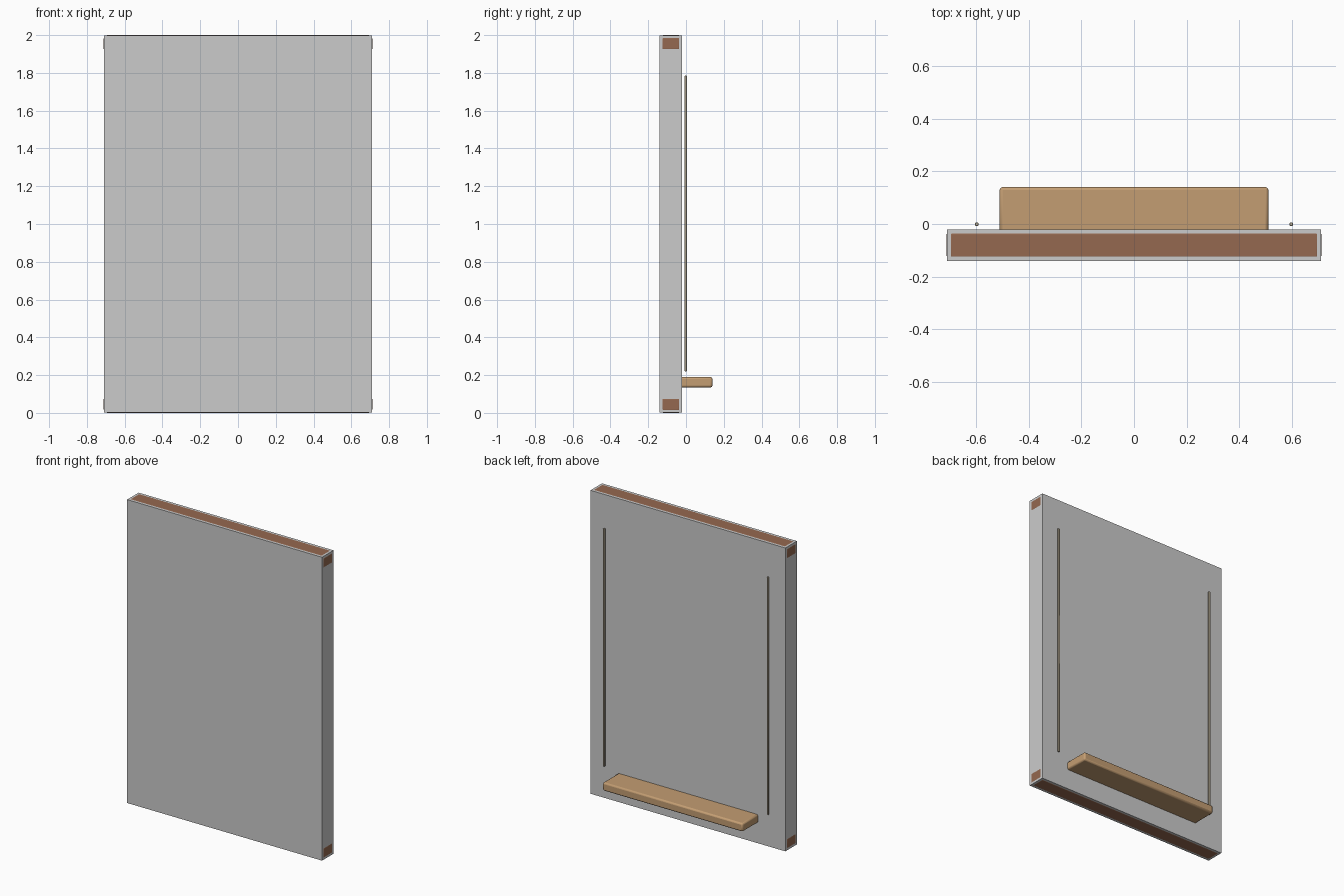
import bpy

if "Cube" in bpy.data.objects:
    bpy.data.objects.remove(bpy.data.objects["Cube"])


def material(name, rgb):
    m = bpy.data.materials.new(name)
    m.diffuse_color = (*rgb, 1)
    m.use_nodes = True
    m.node_tree.nodes["Principled BSDF"].inputs["Base Color"].default_value = m.diffuse_color
    return m


def box(name, lo, hi, mat=None, bevel=0, segments=2):
    bpy.ops.mesh.primitive_cube_add(size=1, location=[(a + b) / 2 for a, b in zip(lo, hi)])
    ob = bpy.context.object
    ob.name = name
    ob.scale = [b - a for a, b in zip(lo, hi)]
    bpy.ops.object.transform_apply(location=False, rotation=False, scale=True)
    if mat:
        ob.data.materials.append(mat)
    if bevel:
        mod = ob.modifiers.new("rounded_edges", 'BEVEL')
        mod.width = bevel
        mod.segments = segments
        bpy.ops.object.shade_smooth_by_angle()
    return ob


dark_wood = material("dark_wood", (0.30, 0.14, 0.08))
wood = material("wood", (0.55, 0.34, 0.17))
trim = material("trim", (0.60, 0.52, 0.38))

W, H = 0.71, 2.0          # half width and height
Y0, Y1 = -0.14, -0.02     # front and back of the panel
FRAME, EPS = 0.09, 0.001  # frame member width, offset between flush faces

# Upright panel
box("panel", (-W, Y0, EPS), (W, Y1, H - EPS))

# Wooden frame flush with the panel: rails show at the ends, top and bottom
for name, z in (("bottom_rail", 0), ("top_rail", H - FRAME)):
    box(name, (-W - EPS, Y0 + EPS, z), (W + EPS, Y1 - EPS, z + FRAME), dark_wood, 0.018)

# Frame stiles and slim vertical trim strips on both sides
for side, s in (("left", -1), ("right", 1)):
    xs = sorted((s * (W - EPS), s * (W - FRAME)))
    box(side + "_stile", (xs[0], Y0 + EPS, EPS), (xs[1], Y1 - EPS, H - EPS), dark_wood, 0.018)
    x = s * 0.597
    box(side + "_trim_strip", (x - 0.006, -0.007, 0.22), (x + 0.006, 0.005, 1.785),
        trim, 0.002, 1)

# Shelf on the back, let into the panel
box("shelf", (-0.51, -0.04, 0.135), (0.51, 0.14, 0.19), wood, 0.01)
